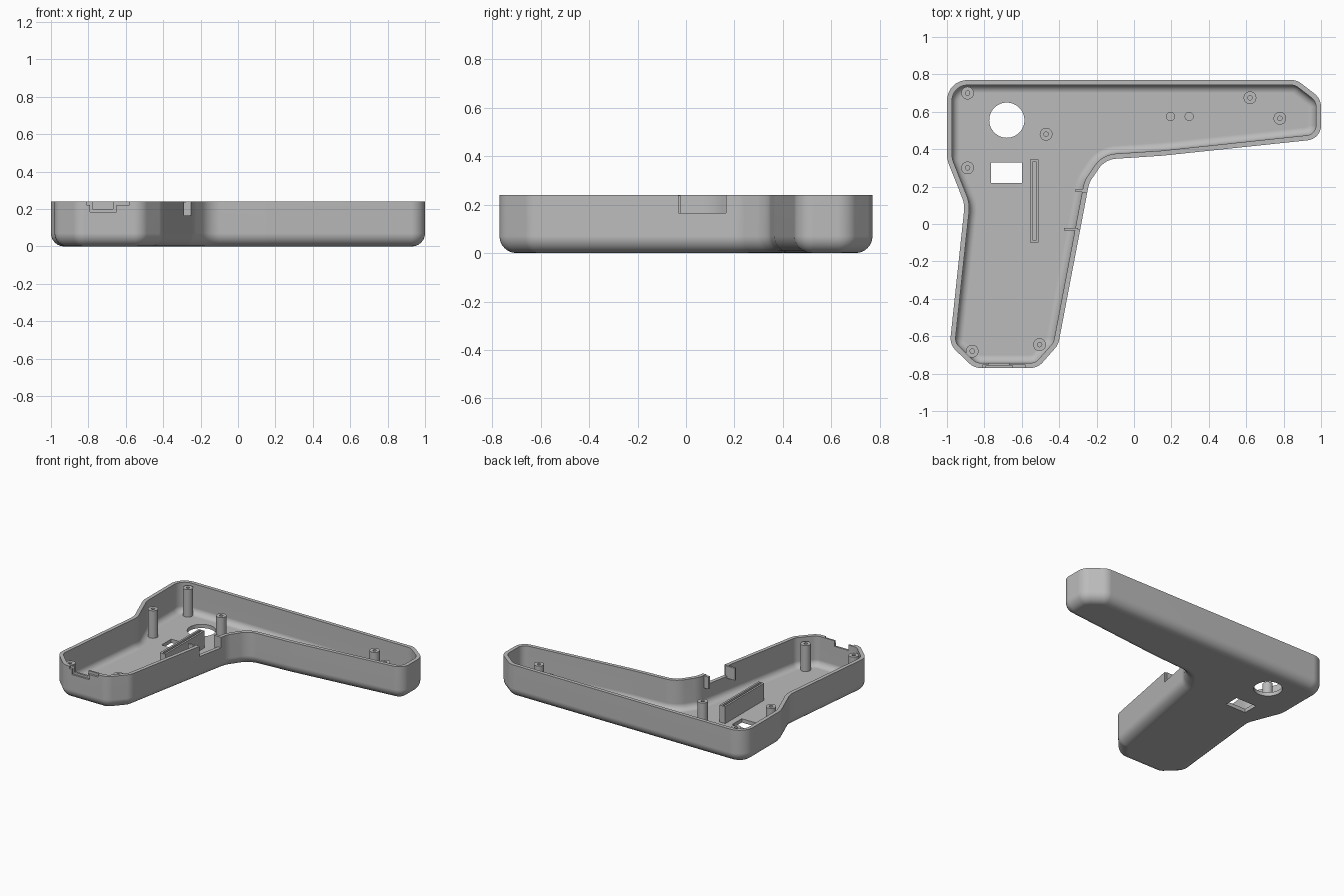
import bpy, bmesh, math
from mathutils import Vector, Matrix

cube = bpy.data.objects.get("Cube")
if cube:
    bpy.data.objects.remove(cube)

HEIGHT, WALL, FILLET = 0.24, 0.027, 0.07
GREY = (0.5, 0.5, 0.5, 1)
plastic = bpy.data.materials.new("grey plastic")
plastic.use_nodes = True
plastic.diffuse_color = GREY
plastic.node_tree.nodes["Principled BSDF"].inputs["Base Color"].default_value = GREY

# Corners of the housing, anticlockwise: x, y, rounding radius
CORNERS = [(-1, .77, .11), (-1, .345, .15), (-.905, .105, .15), (-.985, -.645, .09),
           (-.855, -.77, .09), (-.515, -.77, .09), (-.405, -.645, .09), (-.24, .22, .12),
           (-.155, .345, .12), (.15, .365, .3), (1, .455, .08), (1, .67, .09), (.87, .77, .09)]


def make_object(name, bm):
    bmesh.ops.recalc_face_normals(bm, faces=bm.faces)
    mesh = bpy.data.meshes.new(name)
    bm.to_mesh(mesh)
    bm.free()
    mesh.materials.append(plastic)
    obj = bpy.data.objects.new(name, mesh)
    bpy.context.collection.objects.link(obj)
    return obj


def rounded_outline(corners, steps=8):
    """Points with outward normals along the rounded polygon."""
    out = []
    for i, (x, y, r) in enumerate(corners):
        p = Vector((x, y))
        a = (p - Vector(corners[i - 1][:2])).normalized()
        b = (Vector(corners[(i + 1) % len(corners)][:2]) - p).normalized()
        turn = math.atan2(a.x * b.y - a.y * b.x, a.dot(b))
        side = 1 if turn > 0 else -1
        start = p - a * r * math.tan(abs(turn) / 2)
        n0 = Vector((a.y, -a.x))
        centre = start - n0 * r * side
        for k in range(steps + 1):
            n = Matrix.Rotation(turn * k / steps, 2) @ n0
            out.append((centre + n * r * side, n))
    return out


def add_box(bm, x0, x1, y0, y1, z0, z1):
    m = Matrix.Translation(((x0 + x1) / 2, (y0 + y1) / 2, (z0 + z1) / 2))
    bmesh.ops.create_cube(bm, size=1, matrix=m @ Matrix.Diagonal((x1 - x0, y1 - y0, z1 - z0, 1)))


def add_cylinder(bm, x, y, r, z0, z1, sides=32):
    bmesh.ops.create_cone(bm, cap_ends=True, segments=sides, radius1=r, radius2=r,
                          depth=z1 - z0, matrix=Matrix.Translation((x, y, (z0 + z1) / 2)))


def cut(obj, bm):
    """Subtract the solids in bm, one hidden cutter for all of them."""
    cutter = make_object(obj.name + "_cutter", bm)
    cutter.hide_render = True
    mod = obj.modifiers.new("cut", 'BOOLEAN')
    mod.object, mod.operation, mod.solver = cutter, 'DIFFERENCE', 'EXACT'
    mod.use_self = True
    graph = bpy.context.evaluated_depsgraph_get()
    mesh = bpy.data.meshes.new_from_object(obj.evaluated_get(graph))
    obj.modifiers.clear()
    obj.data = mesh
    bpy.data.objects.remove(cutter)


def smooth(obj):
    bpy.ops.object.select_all(action='DESELECT')
    obj.select_set(True)
    bpy.context.view_layer.objects.active = obj
    bpy.ops.object.shade_smooth_by_angle(angle=math.radians(32))
    obj.modifiers.new("even shading", 'WEIGHTED_NORMAL').keep_sharp = True


# Housing: loft from the outer base up to the rim, then down to the inner floor
STEPS = 6
arc = [math.pi / 2 * k / STEPS for k in range(STEPS + 1)]
inner = FILLET - WALL
outer_side = [(FILLET * (1 - math.sin(a)), FILLET * (1 - math.cos(a))) for a in arc]
inner_side = [(WALL + inner * (1 - math.sin(a)), WALL + inner * (1 - math.cos(a))) for a in arc]
section = outer_side + [(0, HEIGHT), (WALL, HEIGHT)] + inner_side[::-1]
outline = rounded_outline(CORNERS)
bm = bmesh.new()
rings = [[bm.verts.new((*(p - n * inset), z)) for p, n in outline] for inset, z in section]
count = len(outline)
for low, high in zip(rings, rings[1:]):
    for i in range(count):
        j = (i + 1) % count
        bm.faces.new((low[i], low[j], high[j], high[i]))
bm.faces.new(rings[0][::-1])
bm.faces.new(rings[-1])
housing = make_object("housing", bm)

# Openings: floor holes, floor pits, trigger notch and socket notch
bm = bmesh.new()
add_cylinder(bm, -.68, .555, .094, -.1, .1, 48)
add_box(bm, -.765, -.6, .22, .33, -.1, .1)
for x in (.195, .295):
    add_cylinder(bm, x, .575, .022, .017, .06, 24)
add_box(bm, -.36, -.2, -.03, .165, .165, .3)
add_box(bm, -.79, -.65, -.8, -.757, .185, .3)
add_box(bm, -.778, -.668, -.79, -.72, .2, .31)
add_box(bm, -.81, -.58, -.81, -.755, .222, .32)
cut(housing, bm)
smooth(housing)

# Screw posts with blind holes
POSTS = {"upper_back_post": (-.89, .7, .225), "upper_front_post": (-.89, .3, .225),
         "middle_post": (-.47, .48, .22), "arm_back_post": (.62, .675, .185),
         "arm_front_post": (.78, .565, .185), "grip_right_post": (-.865, -.68, .215),
         "grip_left_post": (-.505, -.645, .215)}
for name, (x, y, top) in POSTS.items():
    bm = bmesh.new()
    add_cylinder(bm, x, y, .034, .02, top)
    post = make_object(name, bm)
    bm = bmesh.new()
    add_cylinder(bm, x, y, .012, .08, .3, 16)
    cut(post, bm)
    smooth(post)

# Slotted board holder
bm = bmesh.new()
add_box(bm, -.555, -.51, -.1, .345, .02, .15)
holder = make_object("board_holder", bm)
bm = bmesh.new()
add_box(bm, -.541, -.524, -.088, .333, .07, .2)
cut(holder, bm)

# Tabs at both ends of the trigger notch
for name, x0, x1, y0, y1 in (("notch_back_tab", -.312, -.255, .17, .188),
                             ("notch_front_tab", -.375, -.3, -.036, -.022)):
    bm = bmesh.new()
    add_box(bm, x0, x1, y0, y1, .15, .238)
    make_object(name, bm)
